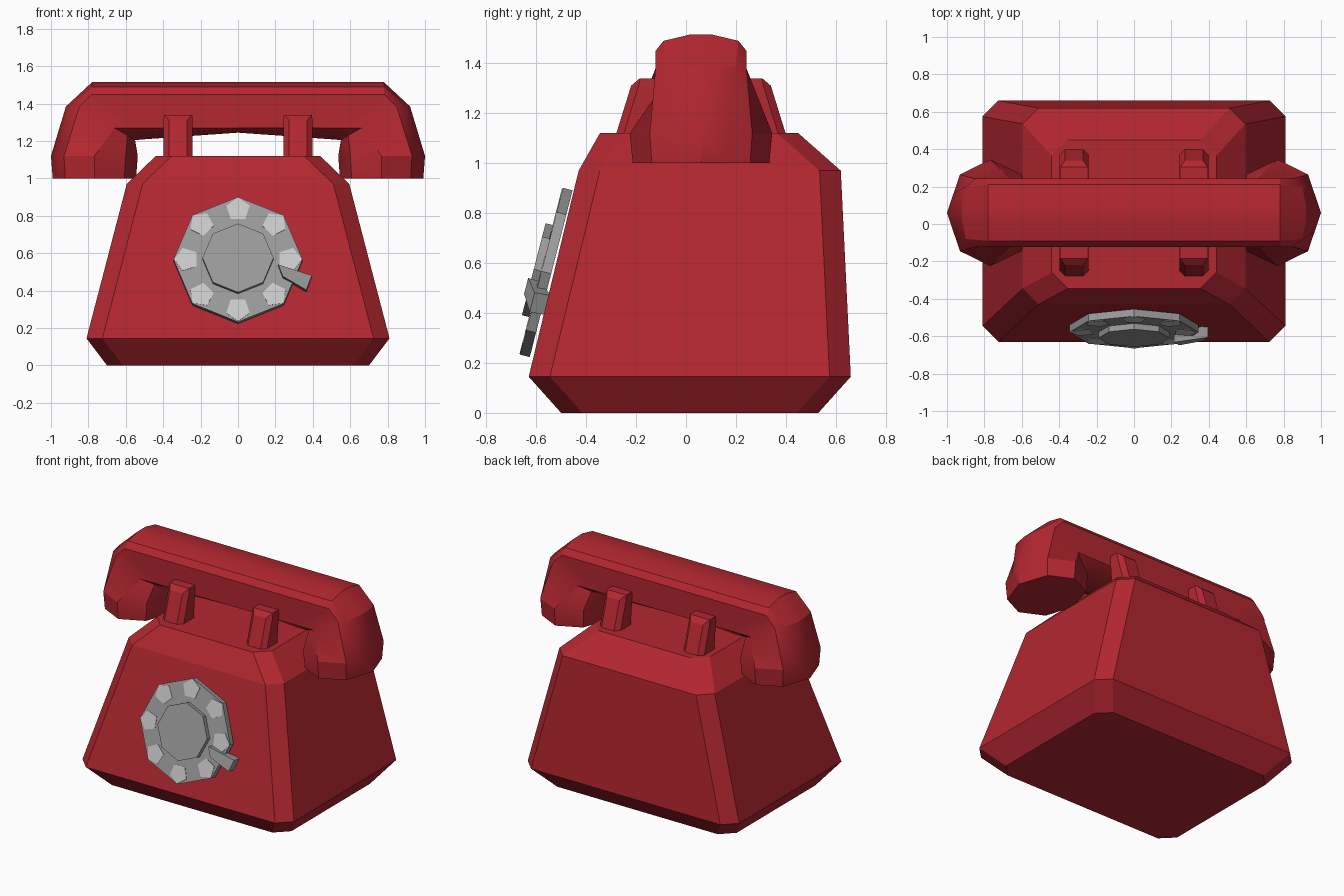
import bpy, bmesh
from math import sin, cos, pi, radians
from mathutils import Matrix

cube = bpy.data.objects.get("Cube")
if cube:
    bpy.data.objects.remove(cube)


def material(name, rgb):
    m = bpy.data.materials.new(name)
    m.use_nodes = True
    m.diffuse_color = (*rgb, 1)
    m.node_tree.nodes["Principled BSDF"].inputs["Base Color"].default_value = (*rgb, 1)
    return m


RED = material("red", (0.45, 0.02, 0.03))
GREY = material("mid grey", (0.33, 0.33, 0.33))
PALE = material("pale grey", (0.6, 0.6, 0.6))


def loft(name, rings, mat, matrix=Matrix(), smooth=False):
    """Skin a list of equal rings of points and cap both ends."""
    bm = bmesh.new()
    rows = [[bm.verts.new(p) for p in ring] for ring in rings]
    for a, b in zip(rows, rows[1:]):
        for i in range(len(a)):
            j = (i + 1) % len(a)
            bm.faces.new((a[i], a[j], b[j], b[i]))
    bm.faces.new(rows[0])
    bm.faces.new(rows[-1])
    bmesh.ops.remove_doubles(bm, verts=bm.verts, dist=0.0005)
    bmesh.ops.recalc_face_normals(bm, faces=bm.faces)
    mesh = bpy.data.meshes.new(name)
    bm.to_mesh(mesh)
    bm.free()
    mesh.transform(matrix)
    mesh.materials.append(mat)
    ob = bpy.data.objects.new(name, mesh)
    bpy.context.collection.objects.link(ob)
    if smooth:
        bpy.ops.object.select_all(action='DESELECT')
        ob.select_set(True)
        bpy.context.view_layer.objects.active = ob
        bpy.ops.object.shade_smooth_by_angle(angle=radians(30))
    return ob


# Body: stacked rectangles with cut corners
def cut_rect(x, y0, y1, z, c=0.085):
    return [(x, y0 + c, z), (x, y1 - c, z), (x - c, y1, z), (-x + c, y1, z),
            (-x, y1 - c, z), (-x, y0 + c, z), (-x + c, y0, z), (x - c, y0, z)]


loft("body", [cut_rect(0.70, -0.5, 0.53, 0), cut_rect(0.81, -0.63, 0.66, 0.145),
              cut_rect(0.595, -0.43, 0.62, 0.97), cut_rect(0.44, -0.345, 0.45, 1.12)], RED)

# Handset: sections from one cap, through the elbow, to the other cap
CY = 0.06


def section(half):
    front = [(x, CY - w, z) for x, w, z in half]
    back = [(x, CY + w, z) for x, w, z in reversed(half)]
    return front + back


def cap(z, s):
    cx, rx, ry = 0.768, 0.232 * s, 0.285 * s
    half = [(1, 0), (0.85, 0.36), (0.7, 0.72), (0, 1), (-0.72, 0.72), (-1, 0)]
    return section([(cx + rx * u, ry * v, z) for u, v in half])


elbow = section([(0.92, 0.04, 1.385), (0.9, 0.14, 1.385), (0.85, 0.182, 1.38),
                 (0.66, 0.182, 1.27), (0.59, 0.13, 1.23), (0.55, 0.05, 1.205)])


def bar(x_top, x_low, rise):
    return section([(x_top, 0.045, 1.515), (x_top, 0.15, 1.49), (x_top, 0.182, 1.45),
                    (x_low, 0.182, 1.27), (x_low, 0.13, 1.225 + rise),
                    (x_low, 0.05, 1.208 + rise)])


half_rings = [cap(1.0, 0.96), cap(1.12, 1), elbow, bar(0.78, 0.52, 0)]
mirrored = [[(-x, y, z) for x, y, z in ring] for ring in reversed(half_rings)]
loft("handset", half_rings + [bar(0, 0, 0.037)] + mirrored, RED, smooth=True)


# Cradle posts: leaning blocks with cut outer corners
def post_ring(outer, inner, z, half, c):
    return [(half, inner, z), (half, outer - c, z), (half - c, outer, z),
            (c - half, outer, z), (-half, outer - c, z), (-half, inner, z)]


post = [post_ring(0.345, 0.2, 1.1, 0.078, 0.03), post_ring(0.28, 0.182, 1.31, 0.078, 0.03),
        post_ring(0.245, 0.175, 1.34, 0.075, 0.002)]
for side, x in (("left", 0.32), ("right", -0.32)):
    for end, s in (("front", -1), ("back", 1)):
        place = Matrix.Translation((x, CY, 0)) @ Matrix.Diagonal((1, s, 1, 1))
        ob = loft(f"{end}_{side}_post", post, RED, place)
        if s < 0:
            ob.data.flip_normals()

# Dial: built flat, then tilted onto the sloping front
TILT = Matrix.Translation((0, -0.54, 0.5575)) @ Matrix.Rotation(radians(90 - 14.4), 4, 'X')


def disc(name, r, sides, w0, w1, mat, centre=(0, 0), turn=pi / 2):
    rings = [[(centre[0] + r * cos(turn + 2 * pi * i / sides),
               centre[1] + r * sin(turn + 2 * pi * i / sides), w)
              for i in range(sides)] for w in (w0, w1)]
    return loft(name, rings, mat, TILT)


disc("dial_plate", 0.345, 8, 0, 0.04, GREY)
disc("dial_centre", 0.19, 8, 0.03, 0.072, GREY)
for k in range(8):
    a = pi / 2 + k * pi / 4
    disc(f"finger_hole_{k + 1}", 0.066, 5, 0.038, 0.043, PALE,
         (0.276 * cos(a), 0.276 * sin(a)), a)

# Finger stop: wedge that widens outward over the rim
stop_in = [(0.215, -0.04, 0.085), (0.24, -0.105, 0.085), (0.24, -0.105, 0.045), (0.215, -0.04, 0.045)]
stop_out = [(0.395, -0.09, 0.045), (0.365, -0.17, 0.045), (0.365, -0.165, -0.025), (0.395, -0.085, -0.025)]
loft("finger_stop", [stop_in, stop_out], GREY, TILT)
